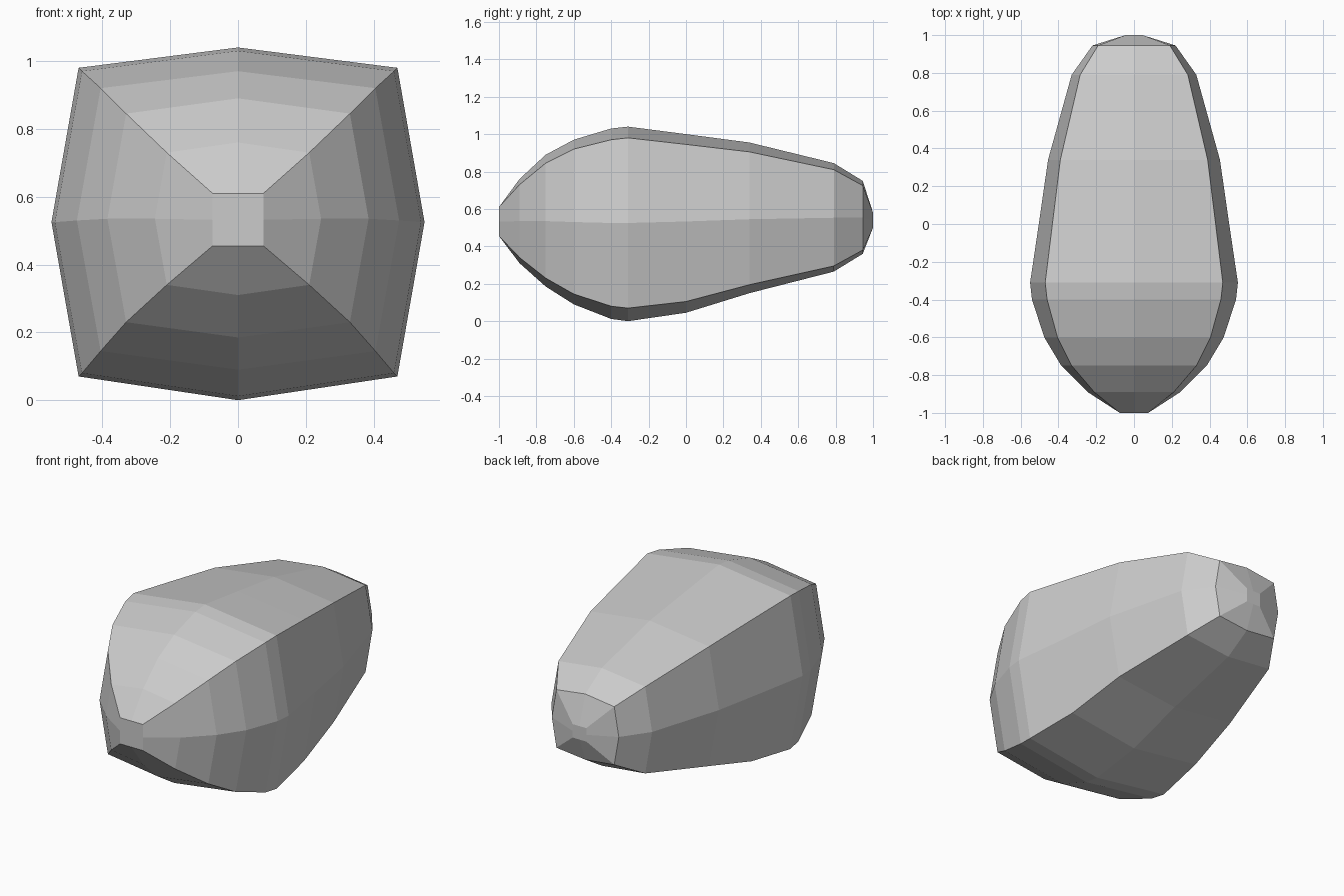
import bpy
import bmesh

cube = bpy.data.objects.get("Cube")
if cube:
    bpy.data.objects.remove(cube)

# Stations along the body:
# y, corner x, side x, floor z, lower corner z, side z, upper corner z, ridge z
STATIONS = [
    (-1.0, .075, .075, .455, .455, .532, .61, .61),
    (-.89, .21, .245, .31, .34, .535, .73, .76),
    (-.75, .33, .385, .185, .23, .535, .845, .89),
    (-.6, .405, .475, .09, .145, .53, .92, .97),
    (-.4, .46, .54, .012, .08, .525, .97, 1.03),
    (-.31, .47, .55, 0, .07, .525, .98, 1.04),
    (0, .432, .504, .045, .105, .533, .945, 1.0),
    (.34, .39, .455, .15, .195, .545, .905, .955),
    (.79, .285, .33, .265, .295, .553, .81, .845),
    (.945, .19, .22, .36, .38, .553, .725, .75),
    (1.0, .045, .045, .5, .5, .54, .58, .58),
]


def ring(bm, y, corner, side, floor, low, mid, high, ridge):
    """Eight-sided cross-section: four corners and four bulged midpoints."""
    outline = [(0, floor), (corner, low), (side, mid), (corner, high),
               (0, ridge), (-corner, high), (-side, mid), (-corner, low)]
    return [bm.verts.new((x, y, z)) for x, z in outline]


# Faceted body lofted through the stations, closed at both ends
bm = bmesh.new()
rings = [ring(bm, *s) for s in STATIONS]
for a, b in zip(rings, rings[1:]):
    for i in range(len(a)):
        j = (i + 1) % len(a)
        bm.faces.new((a[i], a[j], b[j], b[i]))
bm.faces.new(rings[0])
bm.faces.new(rings[-1])
bmesh.ops.recalc_face_normals(bm, faces=bm.faces[:])
mesh = bpy.data.meshes.new("faceted_body")
bm.to_mesh(mesh)
bm.free()

# Plain grey finish
grey = bpy.data.materials.new("light_grey")
grey.use_nodes = True
colour = (.6, .6, .6, 1)
grey.diffuse_color = colour
grey.node_tree.nodes["Principled BSDF"].inputs["Base Color"].default_value = colour
mesh.materials.append(grey)

body = bpy.data.objects.new("faceted_body", mesh)
bpy.context.collection.objects.link(body)
